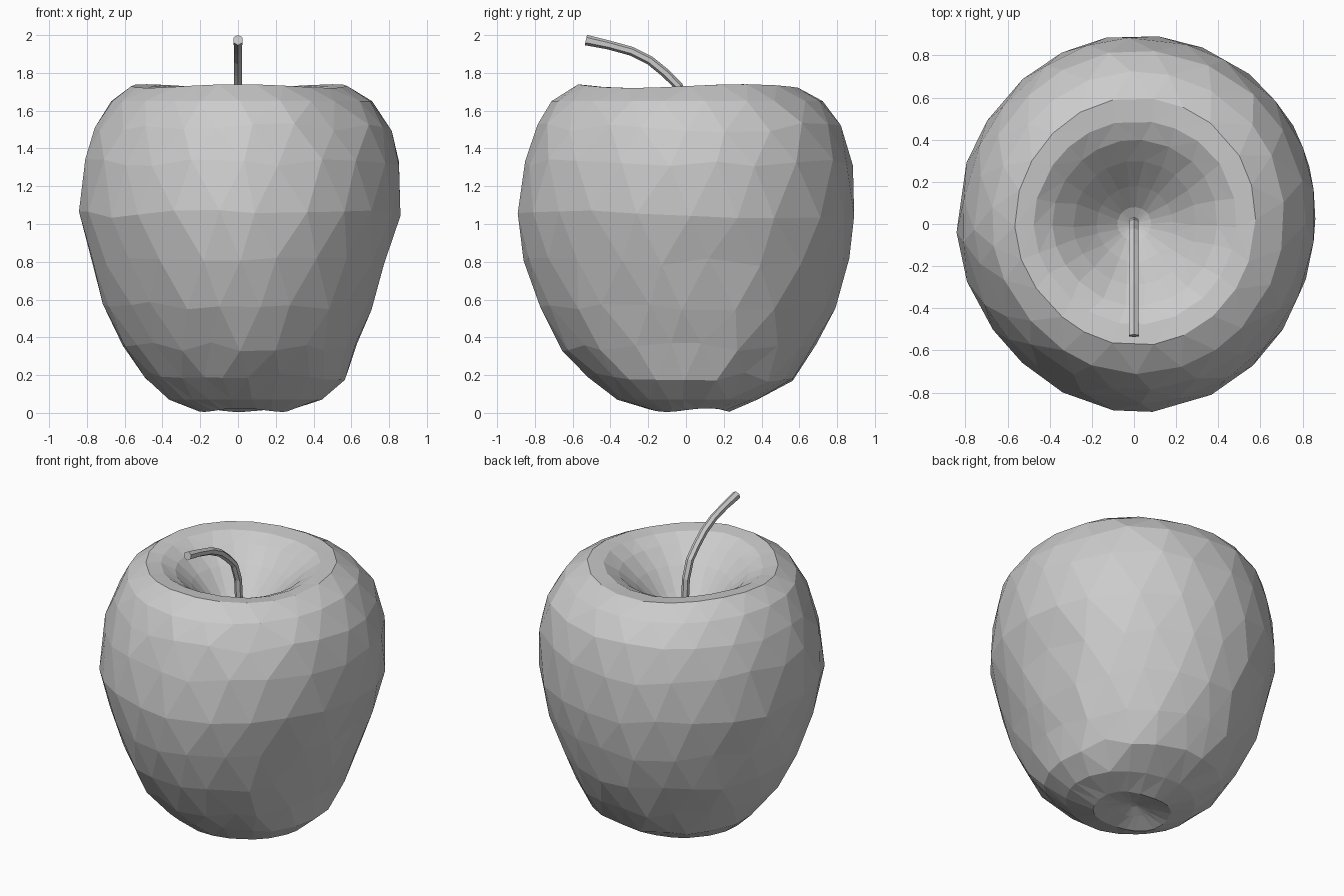
import bpy, bmesh, random
from math import sin, cos, pi
from mathutils import Vector

if "Cube" in bpy.data.objects:
    bpy.data.objects.remove(bpy.data.objects["Cube"])

random.seed(4)


def loft(name, rings):
    """Skin a list of equal-length point rings into a closed flat-shaded object."""
    bm = bmesh.new()
    vr = [[bm.verts.new(p) for p in ring] for ring in rings]
    n = len(vr[0])
    for a, b in zip(vr, vr[1:]):
        for i in range(n):
            j = (i + 1) % n
            bm.faces.new((a[i], a[j], b[j], b[i]))
    bm.faces.new(vr[0][::-1])
    bm.faces.new(vr[-1])
    bmesh.ops.triangulate(bm, faces=bm.faces[:], quad_method='SHORT_EDGE')
    bmesh.ops.recalc_face_normals(bm, faces=bm.faces[:])
    me = bpy.data.meshes.new(name)
    bm.to_mesh(me)
    bm.free()
    ob = bpy.data.objects.new(name, me)
    bpy.context.collection.objects.link(ob)
    return ob


# Fruit profile: z, then reach to the left, right, front and back
PROFILE = [
    (0.075, 0.02, 0.02, 0.02, 0.02),
    (0.05, 0.10, 0.11, 0.10, 0.10),
    (0.015, 0.22, 0.27, 0.21, 0.23),
    (0.07, 0.37, 0.44, 0.37, 0.38),
    (0.19, 0.50, 0.56, 0.52, 0.57),
    (0.35, 0.62, 0.625, 0.66, 0.69),
    (0.57, 0.725, 0.70, 0.785, 0.795),
    (0.80, 0.79, 0.775, 0.865, 0.865),
    (1.05, 0.85, 0.85, 0.898, 0.897),
    (1.32, 0.82, 0.85, 0.855, 0.885),
    (1.51, 0.765, 0.805, 0.79, 0.825),
    (1.65, 0.68, 0.705, 0.715, 0.725),
    (1.73, 0.57, 0.57, 0.58, 0.60),
    (1.72, 0.48, 0.48, 0.48, 0.49),
    (1.67, 0.39, 0.39, 0.39, 0.40),
    (1.58, 0.29, 0.29, 0.29, 0.30),
    (1.46, 0.18, 0.18, 0.18, 0.18),
    (1.37, 0.08, 0.08, 0.08, 0.08),
    (1.34, 0.02, 0.02, 0.02, 0.02),
]
SIDES = 22


def lump(t, z):
    """Uneven growth: flat front-left flank, fuller back-right shoulder."""
    def bump(deg):
        return max(0.0, cos(t - deg * pi / 180)) ** 6
    low = max(0.0, min(1.0, (1.1 - z) / 0.5))
    return 1 - (0.035 + 0.03 * low) * bump(225) + 0.03 * bump(32) - 0.015 * bump(140)


rings = []
for k, (z, left, right, front, back) in enumerate(PROFILE):
    ring = []
    body = 3 < k < 12
    shift = 0.5 if body and k % 2 else 0.0    # staggered facets on the flanks
    for i in range(SIDES):
        t = 2 * pi * (i + shift) / SIDES + random.uniform(-0.05, 0.05)
        s = lump(t, z)
        x = cos(t) * (right if cos(t) > 0 else left) * s
        y = sin(t) * (back if sin(t) > 0 else front) * s
        wob = random.uniform(-0.025, 0.025) if body and k < 11 else 0.0
        if k in (2, 12, 13):                  # gentle lobes at top and base
            wob = 0.01 * sin(3 * t)
        ring.append((x, y, z + wob))
    rings.append(ring)
loft("apple_body", rings)

# Stem: curved path in the y-z plane, slightly flared at the tip
PATH = [(0.01, 1.33), (0.01, 1.48), (0.0, 1.62), (-0.04, 1.73), (-0.11, 1.80),
        (-0.19, 1.865), (-0.29, 1.915), (-0.41, 1.948), (-0.53, 1.974)]
stem = []
for i, (y, z) in enumerate(PATH):
    a, b = PATH[max(i - 1, 0)], PATH[min(i + 1, len(PATH) - 1)]
    d = Vector((0, b[0] - a[0], b[1] - a[1])).normalized()
    side = Vector((1, 0, 0))
    up = d.cross(side)
    r = 0.028 if i == len(PATH) - 1 else 0.024
    stem.append([Vector((0, y, z)) + r * (cos(q) * side + sin(q) * up)
                 for q in [2 * pi * j / 6 + pi / 6 for j in range(6)]])
loft("stem", stem)
